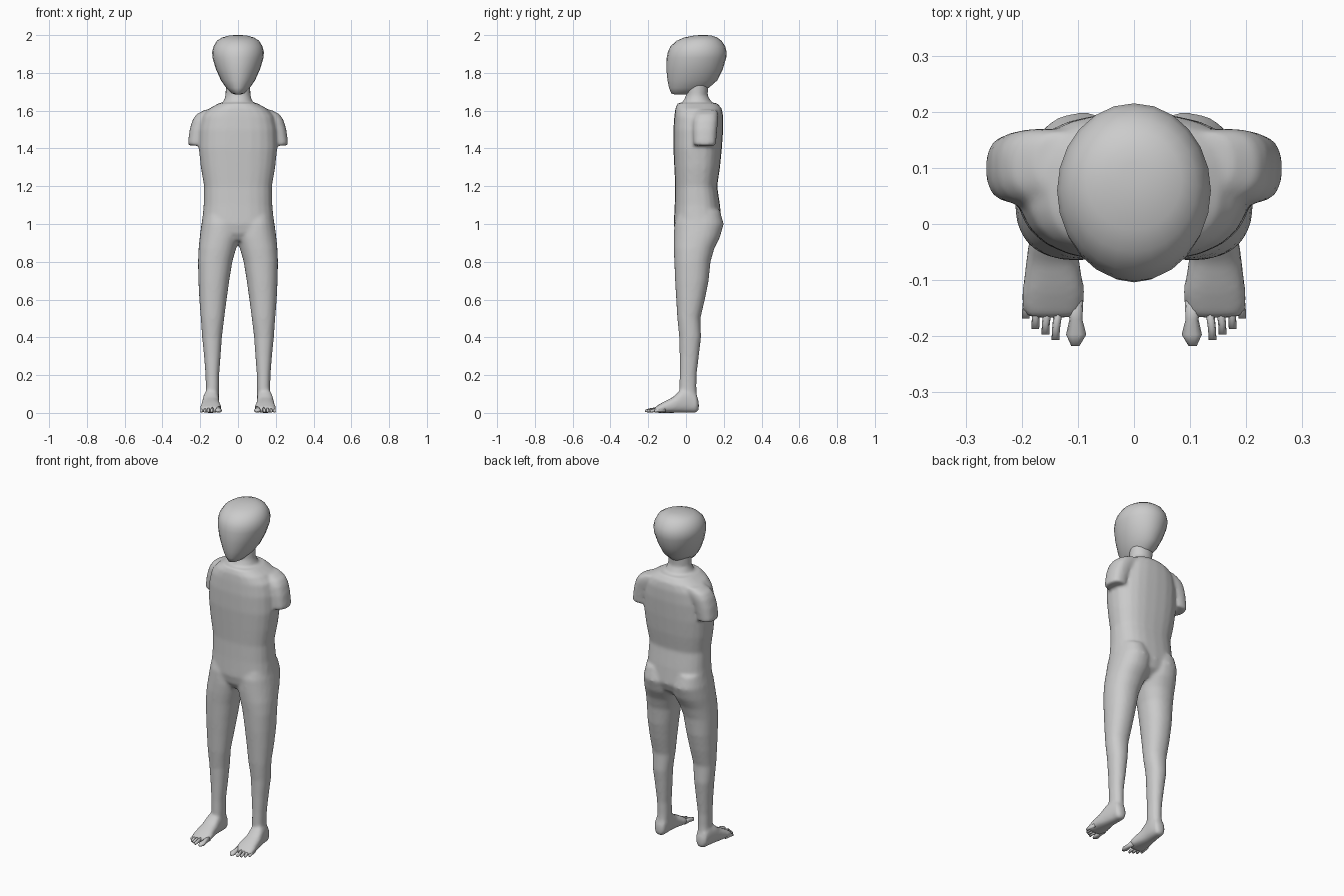
import bpy
import bmesh
import math

default_cube = bpy.data.objects.get("Cube")
if default_cube:
    bpy.data.objects.remove(default_cube, do_unlink=True)

# One plain grey for the whole figure
grey = bpy.data.materials.new("plain_grey")
grey.use_nodes = True
grey_color = (0.6, 0.6, 0.6, 1)
grey.diffuse_color = grey_color
grey.node_tree.nodes["Principled BSDF"].inputs["Base Color"].default_value = grey_color


def rounded(angle, power):
    """Point on a unit superellipse."""
    c, s = math.cos(angle), math.sin(angle)
    return (math.copysign(abs(c) ** (2 / power), c),
            math.copysign(abs(s) ** (2 / power), s))


def loft(bm, rings, side=1, axis="z", sides=24, power=2.0):
    """Closed skin through rings given as (level, x min, x max, other min, other max)."""
    loops = []
    for level, x_min, x_max, low, high in rings:
        loop = []
        for i in range(sides):
            u, v = rounded(math.tau * i / sides, power)
            x = side * ((x_min + x_max) / 2 + u * (x_max - x_min) / 2)
            other = (low + high) / 2 + v * (high - low) / 2
            point = (x, other, level) if axis == "z" else (x, level, other)
            loop.append(bm.verts.new(point))
        loops.append(loop)
    for lower, upper in zip(loops, loops[1:]):
        for i in range(sides):
            j = (i + 1) % sides
            bm.faces.new((lower[i], lower[j], upper[j], upper[i]))
    bm.faces.new(loops[0])
    bm.faces.new(loops[-1])


def finish(name, bm):
    """Turn a bmesh into a shaded object."""
    bmesh.ops.recalc_face_normals(bm, faces=bm.faces)
    mesh = bpy.data.meshes.new(name)
    bm.to_mesh(mesh)
    bm.free()
    mesh.materials.append(grey)
    mesh.shade_smooth()
    obj = bpy.data.objects.new(name, mesh)
    bpy.context.collection.objects.link(obj)
    return obj


def centred(profile):
    """Expand (level, half width, front, back) into full rings."""
    return [(z, -w, w, front, back) for z, w, front, back in profile]


# Torso and neck, from the pelvis up
torso = centred([
    (.91, .13, -.03, .12), (.95, .18, -.055, .17), (1, .192, -.065, .19),
    (1.1, .182, -.06, .18), (1.2, .18, -.057, .165), (1.3, .197, -.062, .18),
    (1.4, .208, -.067, .19), (1.5, .205, -.067, .197), (1.57, .19, -.062, .197),
    (1.61, .155, -.057, .19), (1.64, .1, -.045, .165),
])
neck = centred([
    (1.58, .11, -.03, .16), (1.64, .08, -.02, .14),
    (1.68, .066, 0, .115), (1.76, .066, 0, .12),
])

# Leg, from the ankle to the hip
leg = [
    (.05, .102, .17, -.03, .062), (.13, .1, .17, -.036, .055),
    (.2, .1, .172, -.034, .056), (.3, .092, .18, -.034, .068),
    (.4, .085, .19, -.036, .08), (.5, .073, .197, -.046, .076),
    (.6, .06, .205, -.052, .1), (.7, .046, .21, -.058, .12),
    (.8, .03, .212, -.062, .13), (.87, .01, .209, -.065, .15),
    (.93, -.01, .203, -.065, .18), (1, -.01, .194, -.062, .2),
    (1.07, .02, .18, -.04, .18),
]

# Upper arm stump, cut off flat at its lower end
arm = [
    (1.415, .165, .264, .04, .158), (1.44, .16, .264, .038, .16),
    (1.5, .14, .256, .035, .165), (1.55, .11, .241, .035, .17),
    (1.58, .08, .222, .042, .17), (1.605, .06, .175, .055, .165),
]

# Foot, from the heel forward to the ball
foot = [
    (.068, .12, .155, .015, .06), (.055, .105, .172, 0, .1),
    (.02, .1, .178, 0, .13), (-.03, .1, .187, 0, .12),
    (-.07, .097, .193, 0, .083), (-.12, .087, .2, 0, .058),
    (-.15, .09, .2, 0, .04), (-.168, .1, .192, .003, .028),
]

body_bm = bmesh.new()
loft(body_bm, torso, power=2.5)
loft(body_bm, neck)
for side in (-1, 1):
    loft(body_bm, leg, side, power=2.2)
    loft(body_bm, arm, side, power=2.5)
    loft(body_bm, foot, side, axis="y", power=2.5)
body = finish("body", body_bm)

# Fuse the limbs into one skin and soften the joins
fuse = body.modifiers.new("fuse", "REMESH")
fuse.mode = "VOXEL"
fuse.voxel_size = 0.009
fuse.use_smooth_shade = True
soften = body.modifiers.new("soften", "SMOOTH")
soften.factor = 0.5
soften.iterations = 7

# Head, from the chin to the crown
head_bm = bmesh.new()
loft(head_bm, centred([
    (1.686, .015, -.06, .02), (1.692, .035, -.078, .07), (1.72, .062, -.09, .12),
    (1.76, .09, -.098, .165), (1.82, .117, -.104, .195), (1.88, .135, -.102, .213),
    (1.91, .137, -.096, .215), (1.94, .13, -.083, .208), (1.97, .112, -.05, .188),
    (1.987, .085, -.01, .165), (1.997, .05, .04, .137), (2, .02, .07, .11),
]))
finish("head", head_bm)

# Toes: one broad big toe and four slim ones on each foot
slim_toes = [(.14, -.207), (.158, -.197), (.176, -.187), (.193, -.168)]
for side, label in ((1, "left"), (-1, "right")):
    toes_bm = bmesh.new()
    loft(toes_bm, [
        (-.13, .09, .122, .004, .04), (-.17, .092, .115, .004, .028),
        (-.197, .085, .121, .002, .024), (-.217, .097, .112, .005, .016),
    ], side, axis="y", sides=10, power=2.5)
    for x, tip in slim_toes:
        loft(toes_bm, [
            (tip + .06, x - .014, x + .002, .004, .034),
            (tip + .02, x - .008, x + .006, .004, .024),
            (tip, x - .007, x + .007, .002, .016),
        ], side, axis="y", sides=8, power=2.5)
    finish(label + "_toes", toes_bm)
